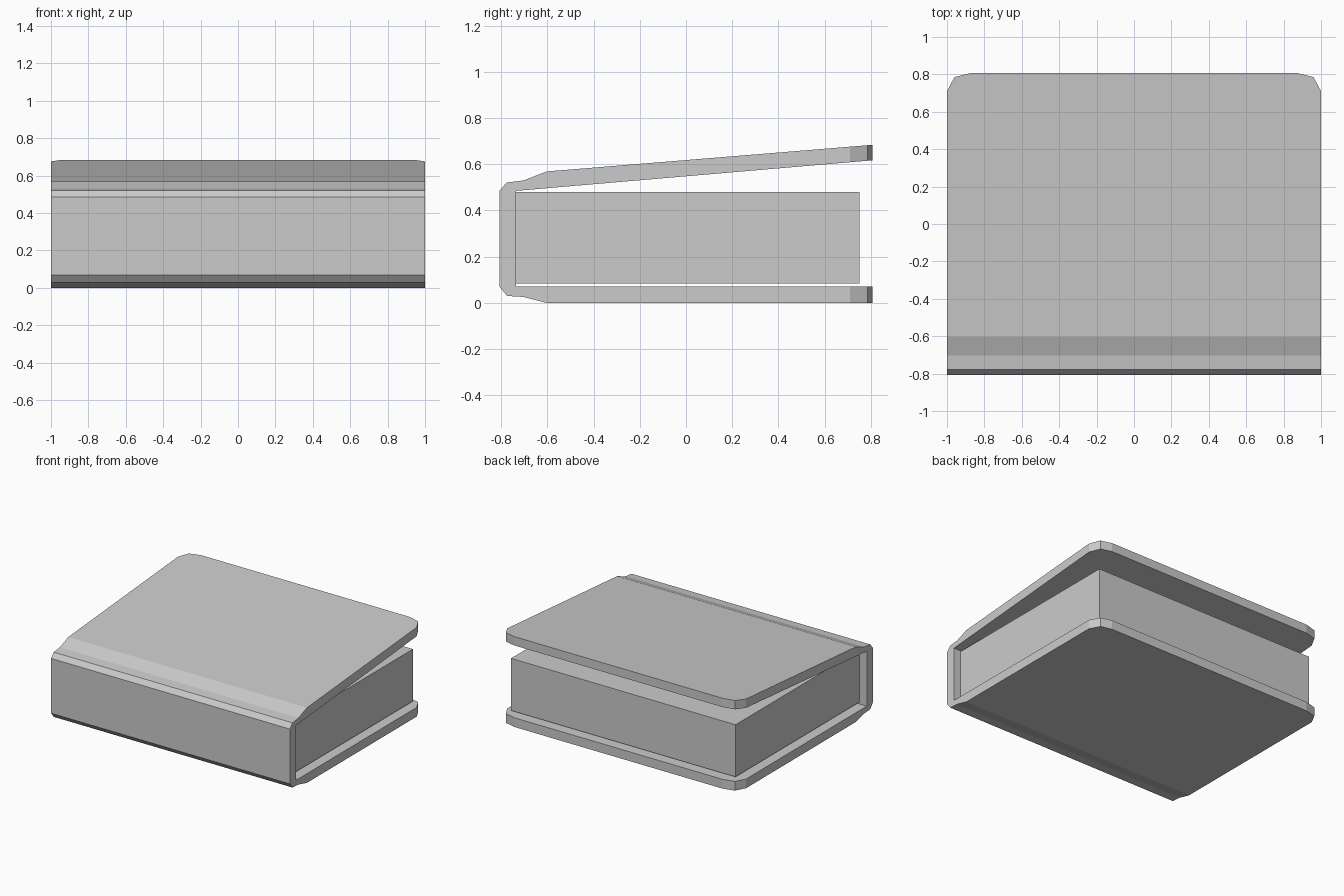
import bpy, bmesh

if "Cube" in bpy.data.objects:
    bpy.data.objects.remove(bpy.data.objects["Cube"])

BACK = 0.807


def top_z(y):
    return 0.569 + (y + 0.603) * 0.0816


def under_z(y):
    return 0.485 + (y + 0.735) * 0.0857


def section(y_back):
    """Side profile (y, z) of the folded cover, trimmed at y_back."""
    return [
        (y_back, 0.0), (-0.603, 0.0), (-0.705, 0.026), (-0.775, 0.03),
        (-BACK, 0.07), (-BACK, 0.485), (-0.777, 0.521), (-0.703, 0.53),
        (-0.603, 0.569), (y_back, top_z(y_back)),
        (y_back, under_z(y_back)), (-0.735, 0.485), (-0.735, 0.07),
        (y_back, 0.07),
    ]


def finish(bm, name):
    bmesh.ops.recalc_face_normals(bm, faces=bm.faces[:])
    mesh = bpy.data.meshes.new(name)
    bm.to_mesh(mesh)
    bm.free()
    obj = bpy.data.objects.new(name, mesh)
    bpy.context.collection.objects.link(obj)
    return obj


# Cover: profile lofted across the width, back corners clipped in plan
half = [(1.0, 0.71), (0.96, 0.785), (0.873, BACK)]
stations = [(-x, y) for x, y in half] + half[::-1]
bm = bmesh.new()
rings = [[bm.verts.new((x, y, z)) for y, z in section(yb)] for x, yb in stations]
n = len(rings[0])
for a, b in zip(rings, rings[1:]):
    for i in range(n):
        j = (i + 1) % n
        bm.faces.new((a[i], a[j], b[j], b[i]))
bm.faces.new(rings[0])
bm.faces.new(rings[-1])
finish(bm, "book_cover")

# Page block, inset from the cover ends and touching the spine
bm = bmesh.new()
bmesh.ops.create_cube(bm, size=1.0)
y0, y1, z0, z1 = -0.735, 0.75, 0.085, 0.48
bmesh.ops.scale(bm, vec=(1.88, y1 - y0, z1 - z0), verts=bm.verts[:])
bmesh.ops.translate(bm, vec=(0, (y0 + y1) / 2, (z0 + z1) / 2), verts=bm.verts[:])
finish(bm, "page_block")
